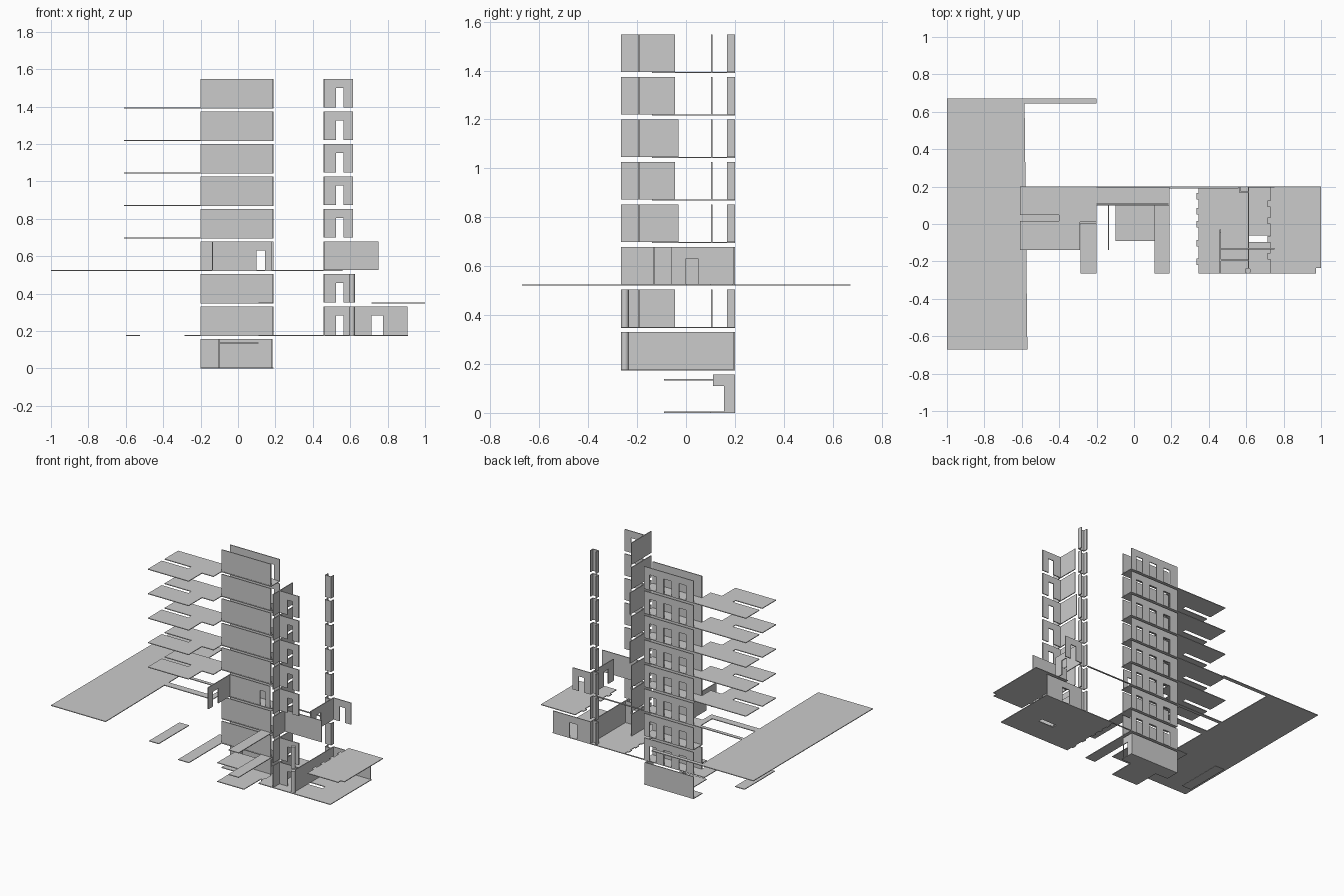
import bpy, bmesh, math

if "Cube" in bpy.data.objects:
    bpy.data.objects.remove(bpy.data.objects["Cube"])

T = 0.006          # wall thickness
S = 0.005          # slab thickness
H = 0.154          # storey wall height
LEVELS = [0.004 + 0.1738 * i for i in range(9)]


def make_object(name, boxes):
    """One mesh from a list of (x0, x1, y0, y1, z0, z1) boxes."""
    bm = bmesh.new()
    for x0, x1, y0, y1, z0, z1 in boxes:
        v = bmesh.ops.create_cube(bm, size=1)["verts"]
        bmesh.ops.scale(bm, vec=(x1 - x0, y1 - y0, z1 - z0), verts=v)
        bmesh.ops.translate(bm, vec=((x0 + x1) / 2, (y0 + y1) / 2, (z0 + z1) / 2), verts=v)
    me = bpy.data.meshes.new(name)
    bm.to_mesh(me)
    bm.free()
    ob = bpy.data.objects.new(name, me)
    bpy.context.collection.objects.link(ob)
    return ob


def runs(a, b, z, doors, height):
    """Split a wall run a..b around door openings; yields (start, end, z0, z1)."""
    cur = a
    for d0, d1 in doors:
        yield cur, d0, z, z + H
        yield d0, d1, z + height, z + H
        cur = d1
    yield cur, b, z, z + H


def wall_x(x0, x1, y, z, doors=(), height=0.105):
    return [(a, b, y, y + T, c, d) for a, b, c, d in runs(x0, x1, z, doors, height)]


def wall_y(y0, y1, x, z, doors=(), height=0.105):
    return [(x, x + T, a, b, c, d) for a, b, c, d in runs(y0, y1, z, doors, height)]


def slab(name, outline, z):
    """Thin floor plate from a plan outline, top at z."""
    bm = bmesh.new()
    f = bm.faces.new([bm.verts.new((x, y, z)) for x, y in outline])
    r = bmesh.ops.extrude_face_region(bm, geom=[f])
    bmesh.ops.translate(bm, vec=(0, 0, -S),
                        verts=[e for e in r["geom"] if isinstance(e, bmesh.types.BMVert)])
    bmesh.ops.recalc_face_normals(bm, faces=bm.faces)
    me = bpy.data.meshes.new(name)
    bm.to_mesh(me)
    bm.free()
    ob = bpy.data.objects.new(name, me)
    bpy.context.collection.objects.link(ob)


def plates(name, rects, z):
    make_object(name, [(*r, z - S, z) for r in rects])


# Long walls, core walls and rear shaft, repeated on each storey
back_doors = [(-0.14, -0.085), (-0.025, 0.035), (0.095, 0.145)]
for i, z in enumerate(LEVELS):
    if i == 0:
        continue
    if i == 3:
        front = wall_x(-0.14, 0.18, 0.103, z, [(0.10, 0.145)]) + wall_y(-0.14, 0.103, -0.14, z, [(-0.09, -0.03)])
    else:
        front = wall_x(-0.2, 0.185, 0.103, z)
    make_object(f"front_wall_{i}", front)
    make_object(f"back_wall_{i}", wall_x(-0.2, 0.19, 0.194, z, back_doors))
    inner = -0.03 if i in (4, 6) else -0.045
    core = wall_y(-0.265, inner, 0.458, z)
    if i != 3:
        core += wall_x(0.464, 0.615, -0.197, z, [(0.525, 0.565)])
    make_object(f"core_wall_{i}", core)
    make_object(f"rear_shaft_{i}", wall_x(0.565, 0.615, 0.167, z)
                + wall_y(0.173, 0.2, 0.609, z) + wall_y(0.173, 0.2, 0.565, z))

# Upper floor plates with open slot, plus corridor
for i in range(4, 9):
    slab(f"floor_{i}", [(-0.61, 0.2), (-0.61, 0.047), (-0.4, 0.047), (-0.4, 0.015),
                        (-0.61, 0.015), (-0.61, -0.14), (-0.29, -0.14), (-0.29, 0.01),
                        (-0.2, 0.01), (-0.2, 0.1), (0.19, 0.1), (0.19, 0.2)], LEVELS[i])

# Large terrace on level 3 with its narrow strips
slab("terrace", [(-1, -0.67), (-0.57, -0.67), (-0.585, 0.645), (-0.2, 0.645),
                 (-0.2, 0.672), (-1, 0.672)], LEVELS[3])
plates("terrace_strips", [(-0.585, -0.2, 0.0, 0.05), (-0.585, -0.2, 0.175, 0.2),
                          (-0.24, -0.2, 0.05, 0.175), (-0.2, 0.19, 0.1, 0.2),
                          (0.19, 0.56, 0.19, 0.2)], LEVELS[3])
z = LEVELS[3]
make_object("level_3_side_walls", wall_x(0.464, 0.75, -0.135, z)
            + wall_x(0.615, 0.75, 0.194, z, [(0.66, 0.705)])
            + wall_y(-0.06, 0.167, 0.609, z, [(0.0, 0.05)]))

# Level 2 floor: right block with notched inner edge, and left leg
edge = [(0.73, -0.265)]
for y in (-0.19, -0.1, 0.0, 0.09):
    edge += [(0.73, y), (0.715, y), (0.715, y + 0.035), (0.73, y + 0.035)]
edge += [(0.73, 0.2), (1, 0.2), (1, -0.235), (0.972, -0.235), (0.972, -0.265)]
slab("right_floor_2", edge, LEVELS[2])
plates("left_floor_2", [(-0.2, 0.19, 0.1, 0.2), (0.11, 0.19, -0.265, 0.1)], LEVELS[2])

# Level 1 floor: notched right block, legs and connecting strip
edge = [(0.345, -0.265)]
for y in (-0.22, -0.12, -0.02, 0.05, 0.13):
    edge += [(0.345, y), (0.335, y), (0.335, y + 0.035), (0.345, y + 0.035)]
edge += [(0.345, 0.2), (0.61, 0.2), (0.61, -0.265)]
slab("right_floor_1", edge, LEVELS[1])
plates("right_floor_1_outer", [(0.61, 0.73, -0.265, -0.095), (0.61, 0.73, -0.062, 0.2),
                               (0.73, 0.91, -0.265, 0.2)], LEVELS[1])
plates("left_floor_1", [(-0.6, -0.525, -0.14, 0.2), (-0.285, -0.2, -0.265, 0.2),
                        (-0.2, 0.19, 0.1, 0.2), (0.11, 0.19, -0.265, 0.1),
                        (0.19, 0.345, 0.192, 0.2)], LEVELS[1])
z = LEVELS[1]
make_object("level_1_side_walls", wall_x(0.615, 0.905, 0.194, z, [(0.715, 0.775)])
            + wall_y(-0.235, 0.167, 0.609, z))

# Round columns at the front of the lower core
for i in (1, 2):
    bpy.ops.mesh.primitive_cylinder_add(vertices=24, radius=0.016, depth=H,
                                        location=(0.609, -0.25, LEVELS[i] + H / 2))
    bpy.context.object.name = f"round_column_{i}"
    bpy.ops.object.shade_smooth_by_angle()

# Ground floor entrance
plates("ground_floor", [(-0.2, 0.19, 0.1, 0.2), (-0.1, 0.11, -0.09, 0.1)], S)
plates("entrance_canopy", [(-0.1, 0.11, -0.09, 0.11)], 0.138)
make_object("entrance_walls", wall_x(-0.2, 0.185, 0.194, LEVELS[0])
            + wall_y(0.11, 0.194, 0.179, LEVELS[0], [(0.111, 0.155)])
            + wall_y(0.155, 0.194, -0.105, LEVELS[0]))
